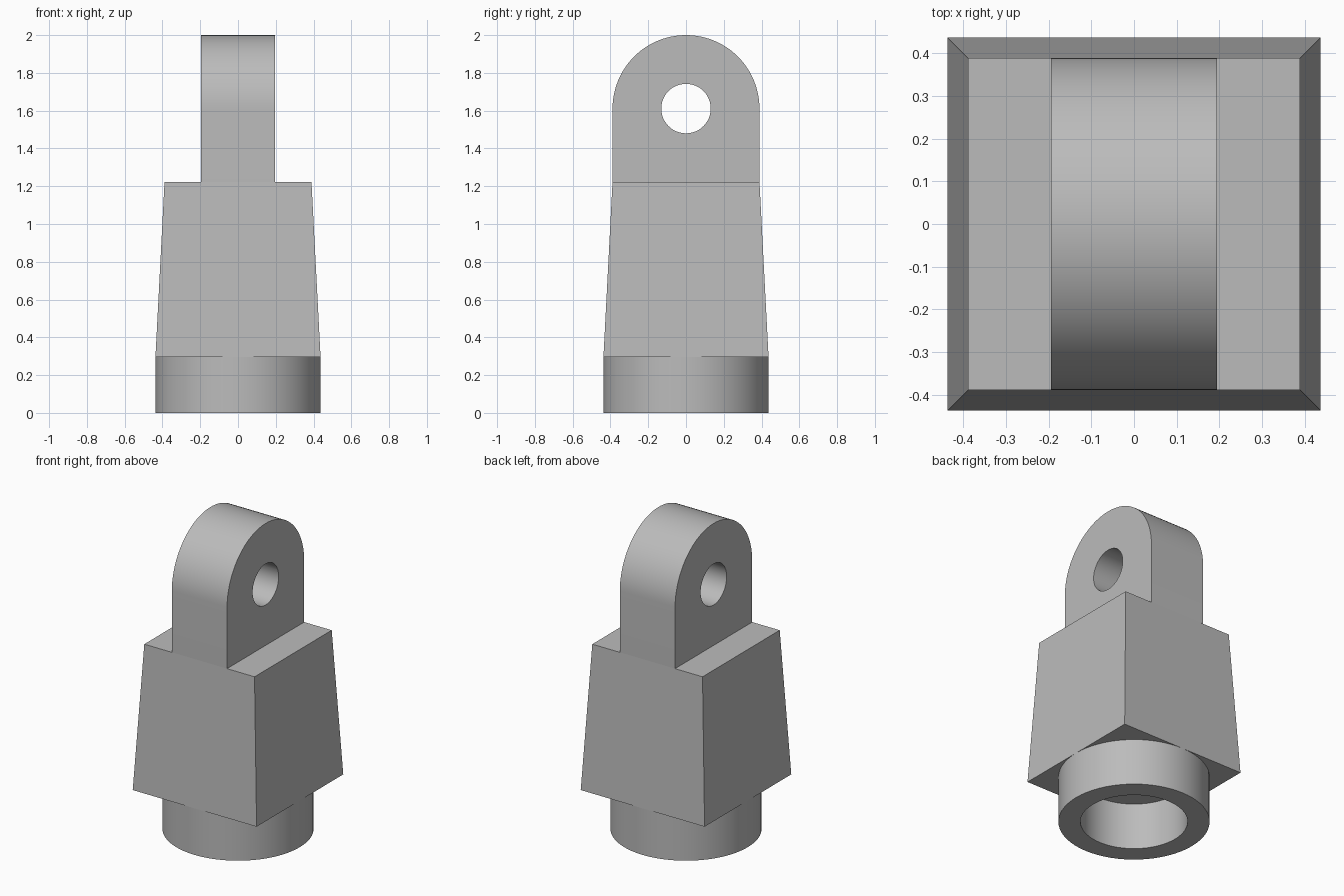
import bpy
import bmesh
from math import cos, sin, pi, radians

if "Cube" in bpy.data.objects:
    bpy.data.objects.remove(bpy.data.objects["Cube"])

RING_R, BORE_R = 0.437, 0.31
RING_TOP, BODY_TOP = 0.297, 1.222
LUG_R, LUG_HALF = 0.389, 0.195
EYE_Z, EYE_R = 2 - LUG_R, 0.131

grey = bpy.data.materials.new("plain grey")
grey.use_nodes = True
grey.diffuse_color = (0.5, 0.5, 0.5, 1)
grey.node_tree.nodes["Principled BSDF"].inputs["Base Color"].default_value = (0.5, 0.5, 0.5, 1)


def arc(radius, start, end, steps):
    angles = [start + (end - start) * i / steps for i in range(steps + 1)]
    return [(radius * cos(a), radius * sin(a)) for a in angles]


def finish(name, bm):
    bmesh.ops.recalc_face_normals(bm, faces=bm.faces)
    mesh = bpy.data.meshes.new(name)
    bm.to_mesh(mesh)
    bm.free()
    mesh.materials.append(grey)
    obj = bpy.data.objects.new(name, mesh)
    bpy.context.collection.objects.link(obj)
    return obj


def loft(name, lower, upper):
    """Closed solid between two matching outlines."""
    bm = bmesh.new()
    a = [bm.verts.new(p) for p in lower]
    b = [bm.verts.new(p) for p in upper]
    bm.faces.new(a)
    bm.faces.new(b)
    for i in range(len(a)):
        j = (i + 1) % len(a)
        bm.faces.new((a[i], a[j], b[j], b[i]))
    return finish(name, bm)


def along_x(name, outline, half):
    return loft(name, [(-half, y, z) for y, z in outline],
                [(half, y, z) for y, z in outline])


def select(obj):
    bpy.ops.object.select_all(action='DESELECT')
    obj.select_set(True)
    bpy.context.view_layer.objects.active = obj


def smooth(obj):
    select(obj)
    bpy.ops.object.shade_smooth_by_angle(angle=radians(30))


# Tapered square body
corners = [(-1, -1), (1, -1), (1, 1), (-1, 1)]
loft("tapered_body",
     [(x * RING_R, y * RING_R, RING_TOP) for x, y in corners],
     [(x * LUG_R, y * LUG_R, BODY_TOP) for x, y in corners])

# Hollow collar: rectangular section spun around z, open upward into the body
bm = bmesh.new()
section = [(RING_R, RING_TOP), (RING_R, 0), (BORE_R, 0), (BORE_R, RING_TOP)]
verts = [bm.verts.new((r, 0, z)) for r, z in section]
edges = [bm.edges.new(pair) for pair in zip(verts, verts[1:])]
bmesh.ops.spin(bm, geom=verts + edges, cent=(0, 0, 0), axis=(0, 0, 1),
               angle=2 * pi, steps=64, use_merge=False)
bmesh.ops.remove_doubles(bm, verts=bm.verts, dist=0.0001)
smooth(finish("bottom_collar", bm))

# Round-topped lug with a cross hole
outline = [(y, EYE_Z + z) for y, z in arc(LUG_R, 0, pi, 48)]
outline += [(-LUG_R, BODY_TOP), (LUG_R, BODY_TOP)]
lug = along_x("top_lug", outline, LUG_HALF)
hole = [(y, EYE_Z + z) for y, z in arc(EYE_R, 0, 2 * pi, 48)[:-1]]
cutter = along_x("hole_cutter", hole, LUG_HALF * 2)
cutter.hide_render = True
cut = lug.modifiers.new("cross_hole", 'BOOLEAN')
cut.operation = 'DIFFERENCE'
cut.object = cutter
select(lug)
bpy.ops.object.modifier_apply(modifier=cut.name)
bpy.data.objects.remove(cutter)
smooth(lug)
